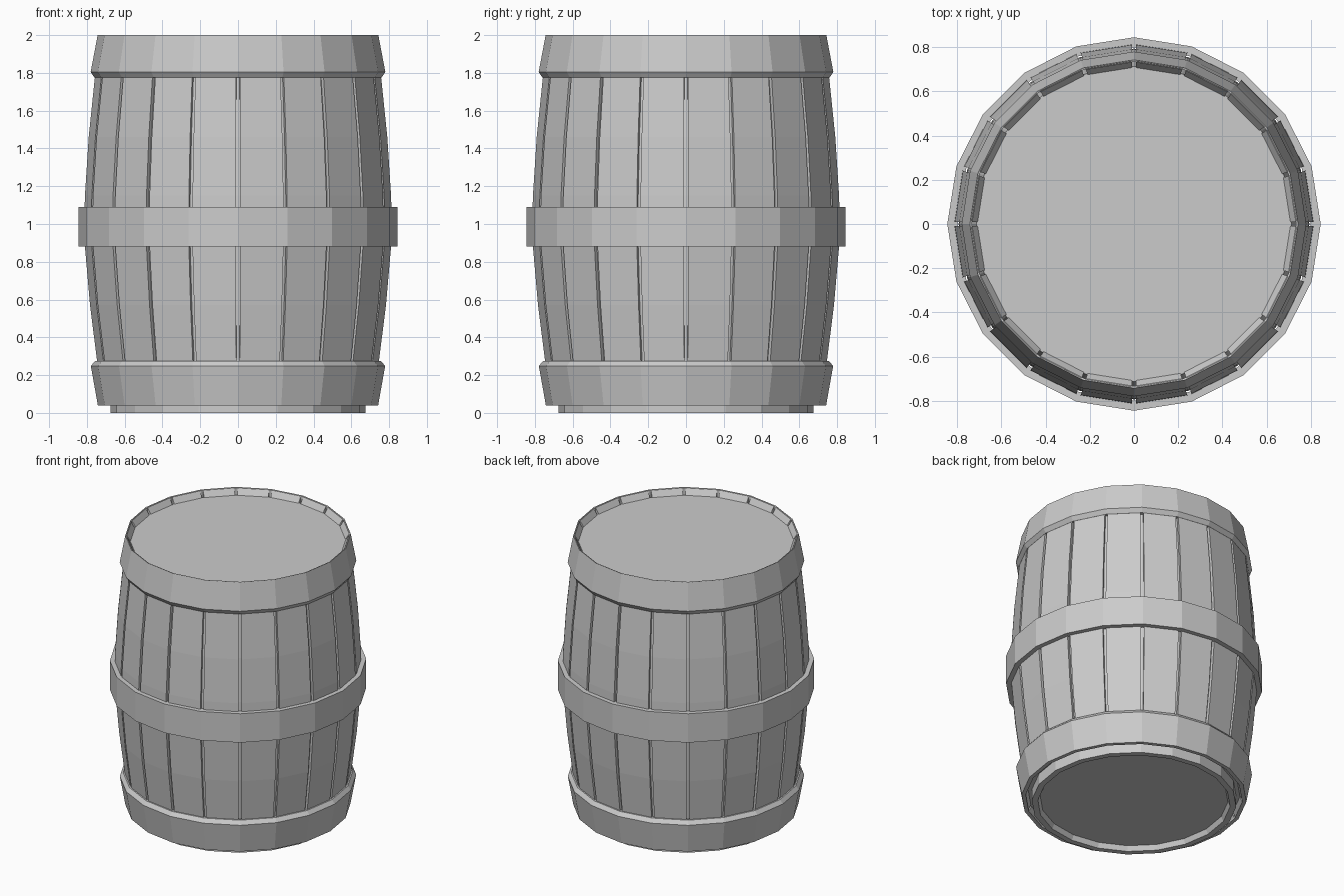
import bpy, bmesh
from math import sin, cos, pi
from mathutils import Vector

if "Cube" in bpy.data.objects:
    bpy.data.objects.remove(bpy.data.objects["Cube"])

N = 20                      # sides of the barrel
STEP = 2 * pi / N


def ring_point(r, z, i):
    return Vector((r * cos(i * STEP), r * sin(i * STEP), z))


def finish(name, bm):
    bmesh.ops.remove_doubles(bm, verts=bm.verts, dist=1e-5)
    bmesh.ops.recalc_face_normals(bm, faces=bm.faces)
    mesh = bpy.data.meshes.new(name)
    bm.to_mesh(mesh)
    bm.free()
    ob = bpy.data.objects.new(name, mesh)
    bpy.context.collection.objects.link(ob)
    return ob


def revolve(name, profile, closed=True):
    """Sweep an (r, z) profile round z; an open profile is capped at both ends."""
    bm = bmesh.new()
    rings = [[bm.verts.new(ring_point(r, z, i)) for i in range(N)] for r, z in profile]
    pairs = list(zip(rings, rings[1:]))
    if closed:
        pairs.append((rings[-1], rings[0]))
    else:
        bm.faces.new(rings[0])
        bm.faces.new(rings[-1])
    for a, b in pairs:
        for i in range(N):
            j = (i + 1) % N
            bm.faces.new((a[i], a[j], b[j], b[i]))
    return finish(name, bm)


# Staves: flat planks with a narrow gap at every corner, bevelled at both ends
outer = [(.722, .04), (.747, .27), (.785, .57), (.812, .88), (.816, 1.0),
         (.812, 1.15), (.792, 1.46), (.759, 1.78), (.738, 2.0)]
inner = [(r - .035, z) for r, z in outer]
inner[0], inner[-1] = (.70, .08), (.706, 1.95)
GAP = .04                   # share of the plank width trimmed at each edge

bm = bmesh.new()
for i in range(N):
    cols = []
    for t in (GAP, 1 - GAP):
        cols.append([[bm.verts.new(ring_point(r, z, i).lerp(ring_point(r, z, i + 1), t))
                      for r, z in prof] for prof in (outer, inner)])
    (lo, li), (ro, ri) = cols
    for k in range(len(outer) - 1):
        for a, b in ((lo, ro), (ro, ri), (ri, li), (li, lo)):
            bm.faces.new((a[k], b[k], b[k + 1], a[k + 1]))
    for k in (0, -1):
        bm.faces.new((lo[k], ro[k], ri[k], li[k]))
finish("staves", bm)

# Inner body: lid, wall behind the gaps, protruding foot ring, recessed base
wall = [(r - .022, z) for r, z in outer[1:-1]]
revolve("inner_body", [(.62, .035), (.635, 0), (.675, 0), (.675, .08), (.705, .08)]
        + wall + [(.714, 1.955)], closed=False)

# Hoops
revolve("top_hoop", [(.743, 2.0), (.78, 1.805), (.76, 1.775), (.735, 1.775), (.734, 1.997)])
revolve("middle_hoop", [(.845, .88), (.845, 1.09), (.80, 1.09), (.80, .88)])
revolve("bottom_hoop", [(.742, .04), (.779, .248), (.757, .275), (.735, .275), (.715, .04)])
